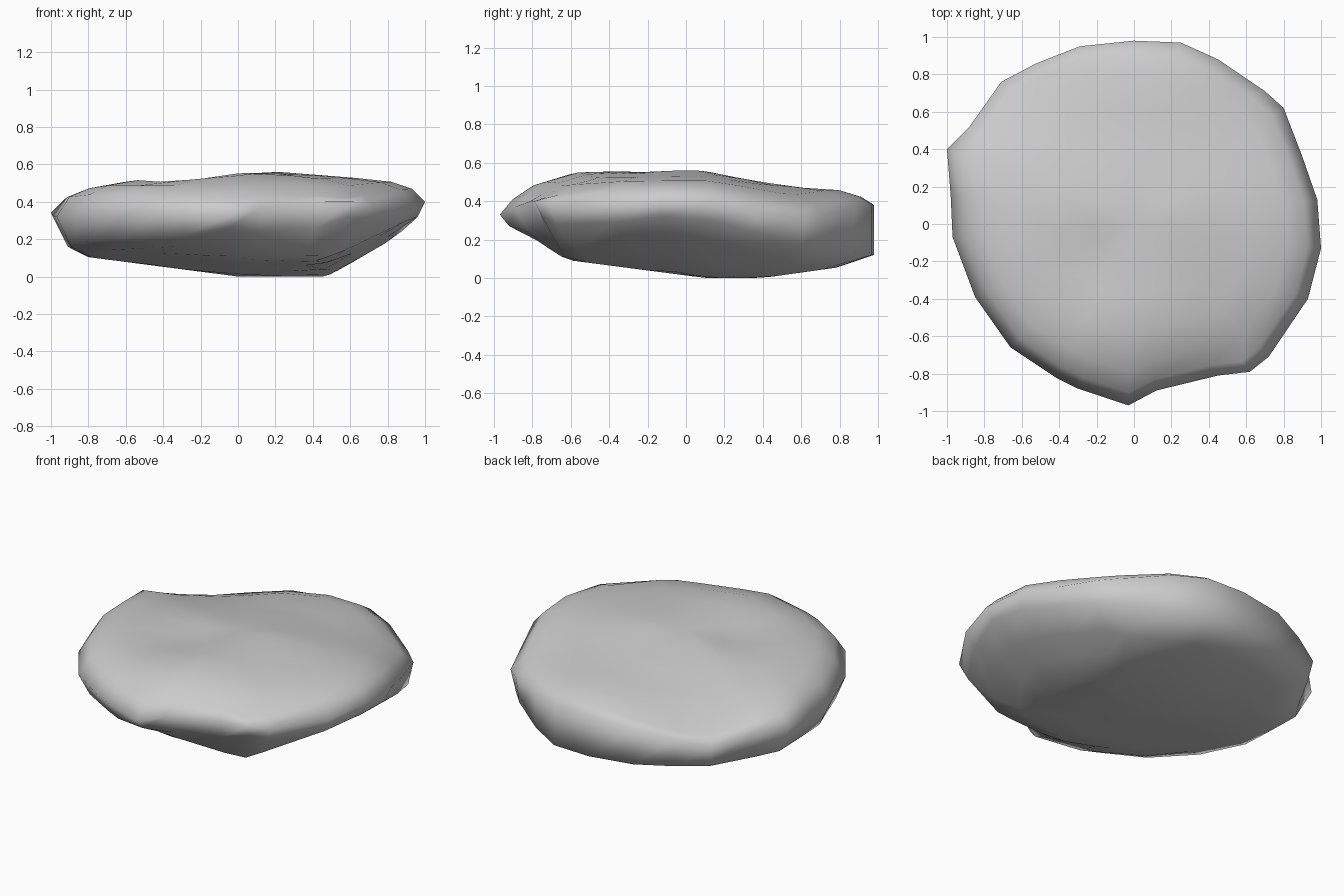
import bpy, bmesh
from math import exp

if "Cube" in bpy.data.objects:
    bpy.data.objects.remove(bpy.data.objects["Cube"])

# Rim of the stone, anticlockwise: x, y, upper edge z, lower edge z, lower edge inset
RIM = [
    (.98, .13, .39, .30, .96), (.90, .36, .35, .24, .97), (.80, .62, .32, .18, .97),
    (.70, .71, .33, .17, .98), (.45, .88, .37, .14, .99), (.25, .97, .38, .12, 1),
    (0, .98, .38, .12, 1), (-.29, .95, .36, .13, .99), (-.52, .86, .32, .14, .98),
    (-.71, .76, .28, .15, .97), (-.88, .52, .35, .15, .94), (-1, .40, .34, .16, .91),
    (-.98, .15, .32, .15, .91), (-.97, -.07, .32, .16, .92), (-.85, -.39, .33, .19, .94),
    (-.66, -.66, .34, .21, .93), (-.42, -.82, .34, .22, .92), (-.30, -.88, .34, .22, .92),
    (-.03, -.97, .33, .27, .95), (.12, -.89, .37, .24, .92), (.45, -.81, .40, .26, .91),
    (.62, -.79, .40, .32, .95), (.72, -.71, .38, .28, .95), (.93, -.40, .38, .29, .95),
    (1, -.13, .40, .32, .96),
]


def bump(x, y, cx, cy, w):
    return exp(-((x - cx) ** 2 + (y - cy) ** 2) / w ** 2)


def top_z(x, y):
    z = .54 - .14 * max(0, min(y, .6) - .1) - .08 * max(0, -x) - .04 * max(0, x - .3)
    z -= .5 * max(0, -y - .5) ** 2
    z += .02 * bump(x, y, .2, 0, .25) + .025 * bump(x, y, -.6, -.2, .22)
    z += .018 * bump(x, y, .1, -.45, .2) - .03 * bump(x, y, -.25, -.2, .2)
    z += .035 * bump(x, y, -.93, .36, .2) - .03 * bump(x, y, .8, .62, .25)
    return z - .04 * bump(x, y, .65, -.8, .35) - .05 * bump(x, y, -.6, .75, .35)


def bottom_z(x, y):
    return (.13 * max(0, -x) + .13 * max(0, .1 - y) + .5 * max(0, -y - .62)
            + .58 * max(0, x - .48) + .14 * max(0, y - .4))


# Stone built from stacked rings, underside to top
bm = bmesh.new()
rings = []


def add_ring(point):
    rings.append([bm.verts.new(point(*c)) for c in RIM])


for s in (.3, .5, .66, .8):
    add_ring(lambda x, y, hi, lo, k: (x * s, y * s, bottom_z(x * s, y * s)))
add_ring(lambda x, y, hi, lo, k: (x * k, y * k, lo))
add_ring(lambda x, y, hi, lo, k: (x, y, hi))
for s, drop in ((.93, .045), (.82, .012), (.63, 0), (.43, 0), (.22, 0)):
    add_ring(lambda x, y, hi, lo, k: (x * s, y * s, top_z(x * s, y * s) - drop))

n = len(RIM)
for a, b in zip(rings, rings[1:]):
    for i in range(n):
        j = (i + 1) % n
        bm.faces.new((a[i], a[j], b[j], b[i]))
low = bm.verts.new((0, 0, bottom_z(0, 0)))
high = bm.verts.new((0, 0, top_z(0, 0)))
for i in range(n):
    j = (i + 1) % n
    bm.faces.new((low, rings[0][j], rings[0][i]))
    bm.faces.new((high, rings[-1][i], rings[-1][j]))

# Stand on the ground
floor = min(v.co.z for v in bm.verts)
for v in bm.verts:
    v.co.z -= floor
bmesh.ops.recalc_face_normals(bm, faces=bm.faces)
for f in bm.faces:
    f.smooth = True
mesh = bpy.data.meshes.new("flat_stone")
bm.to_mesh(mesh)
bm.free()
bpy.context.collection.objects.link(bpy.data.objects.new("flat_stone", mesh))
